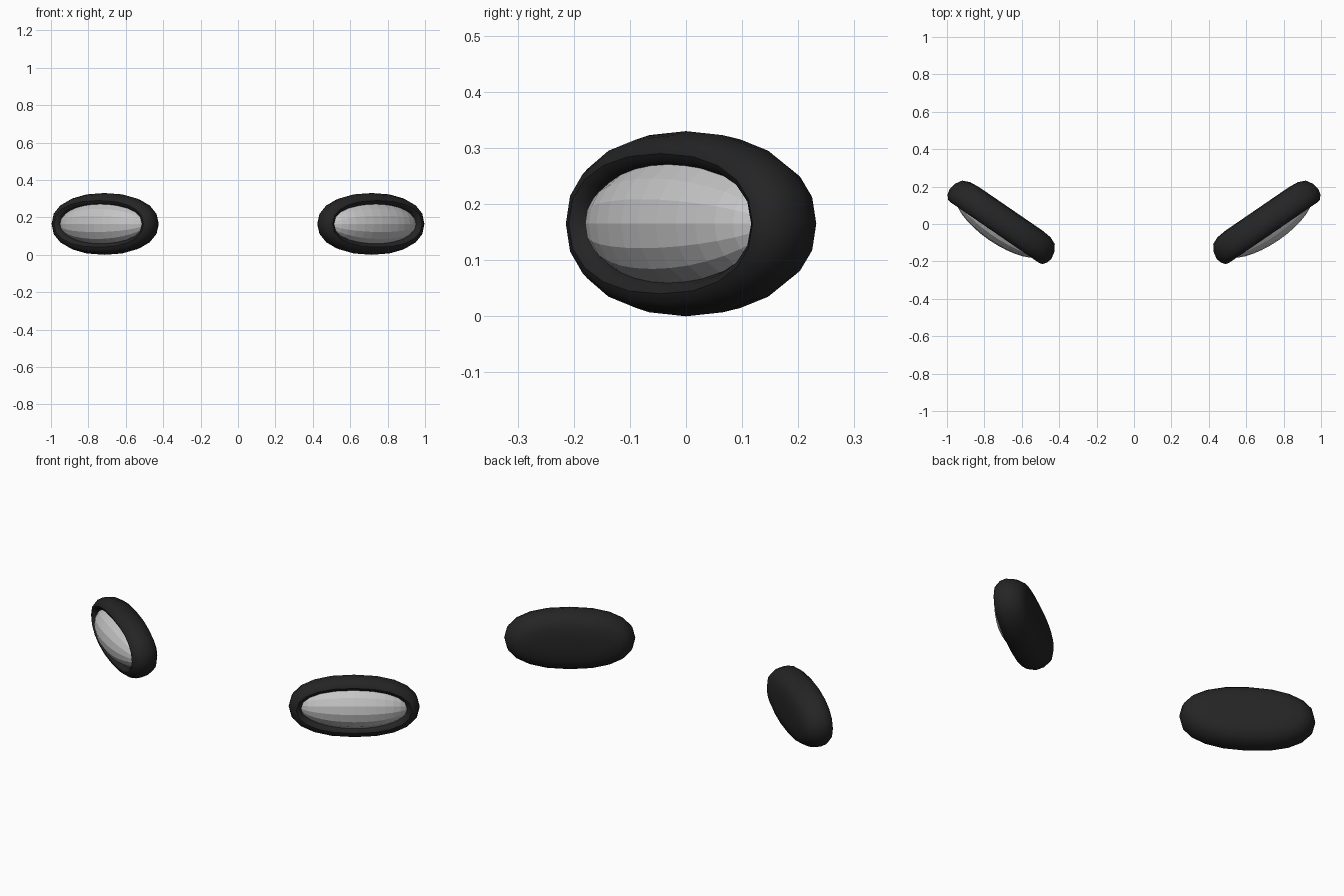
import bpy, bmesh, math
from mathutils import Matrix

default = bpy.data.objects.get("Cube")
if default:
    bpy.data.objects.remove(default, do_unlink=True)


def material(name, rgb, rough):
    m = bpy.data.materials.new(name)
    m.use_nodes = True
    m.diffuse_color = (*rgb, 1)
    bsdf = m.node_tree.nodes["Principled BSDF"]
    bsdf.inputs["Base Color"].default_value = (*rgb, 1)
    bsdf.inputs["Roughness"].default_value = rough
    return m


black = material("black_housing", (0.018, 0.018, 0.018), 0.6)
silver = material("light_grey_lens", (0.56, 0.56, 0.56), 0.5)

HALF_W, HALF_H, SEGMENTS = 0.33, 0.165, 20
TILT = math.radians(34.4)

# Housing section from back centre to inside the rim: (inset from edge, y)
SECTION = [(0.125, 0.098), (0.07, 0.093), (0.03, 0.076), (0.008, 0.04), (0, 0),
           (0.008, -0.03), (0.024, -0.05), (0.04, -0.055), (0.053, -0.049),
           (0.062, -0.034), (0.067, 0)]


def oval(inset, y):
    """Slightly squared oval ring."""
    power = 2 / 2.25
    for i in range(SEGMENTS):
        a = math.tau * i / SEGMENTS
        c, s = math.cos(a), math.sin(a)
        yield (math.copysign(abs(c) ** power, c) * (HALF_W - inset), y,
               math.copysign(abs(s) ** power, s) * (HALF_H - inset))


def finish(bm, name, mat, side):
    bmesh.ops.recalc_face_normals(bm, faces=bm.faces)
    mesh = bpy.data.meshes.new(name)
    bm.to_mesh(mesh)
    bm.free()
    mesh.materials.append(mat)
    obj = bpy.data.objects.new(name, mesh)
    obj.location = (side * 0.714, 0, HALF_H)
    obj.rotation_euler.z = side * TILT
    bpy.context.collection.objects.link(obj)
    return obj


def housing(name, side):
    bm = bmesh.new()
    rings = [[bm.verts.new(p) for p in oval(*s)] for s in SECTION]
    for a, b in zip(rings, rings[1:]):
        for i in range(SEGMENTS):
            j = (i + 1) % SEGMENTS
            bm.faces.new((a[i], a[j], b[j], b[i]))
    # Close the back and the floor behind the lens
    bm.faces.new(rings[0])
    bm.faces.new(rings[-1])
    obj = finish(bm, name, black, side)
    bpy.ops.object.select_all(action="DESELECT")
    obj.select_set(True)
    bpy.context.view_layer.objects.active = obj
    bpy.ops.object.shade_smooth_by_angle(angle=math.radians(40))


def lens(name, side):
    # Faceted dome with its poles at the two ends of the oval
    bm = bmesh.new()
    shape = Matrix.Diagonal((0.28, 0.105, 0.114, 1)) @ Matrix.Rotation(math.pi / 2, 4, "Y")
    bmesh.ops.create_uvsphere(bm, u_segments=16, v_segments=16, radius=1, matrix=shape)
    # Keep only the front half
    bmesh.ops.bisect_plane(bm, geom=bm.verts[:] + bm.edges[:] + bm.faces[:],
                           plane_co=(0, 0, 0), plane_no=(0, 1, 0), clear_outer=True)
    finish(bm, name, silver, side)


for label, side in (("left", 1), ("right", -1)):
    housing(label + "_housing", side)
    lens(label + "_lens", side)
